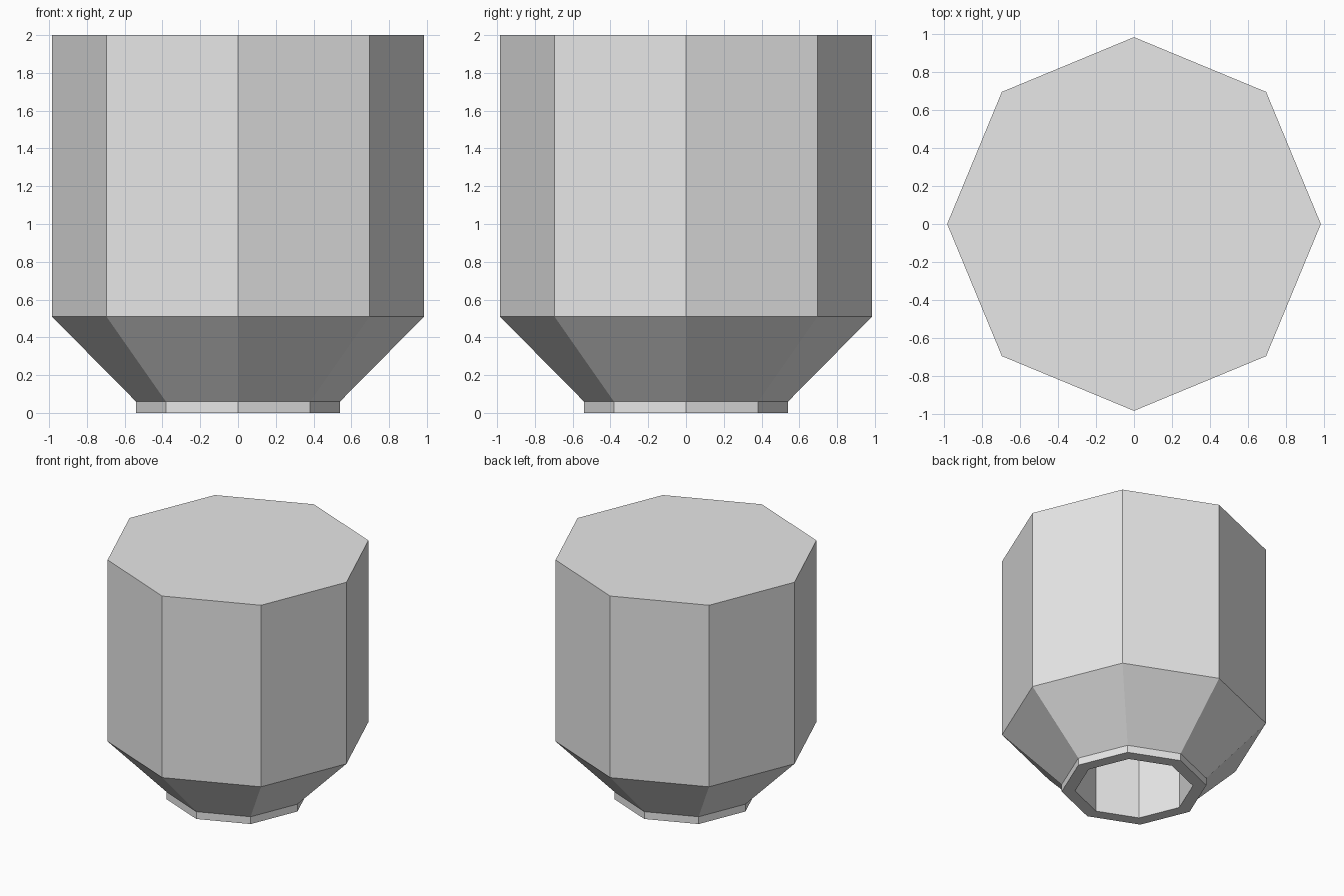
import bpy, bmesh, math

cube = bpy.data.objects.get("Cube")
if cube:
    bpy.data.objects.remove(cube, do_unlink=True)

SIDES = 8

grey = bpy.data.materials.new("light grey")
grey.use_nodes = True
colour = (0.8, 0.8, 0.8, 1)
grey.diffuse_color = colour
grey.node_tree.nodes["Principled BSDF"].inputs["Base Color"].default_value = colour

# Radius and height, from the top face down the outside and up into the hollow neck
profile = [(0.985, 2.0), (0.985, 0.51), (0.54, 0.06), (0.54, 0.0), (0.44, 0.0), (0.44, 0.65)]

bm = bmesh.new()
rings = []
for radius, height in profile:
    angles = [math.tau * i / SIDES for i in range(SIDES)]
    rings.append([bm.verts.new((radius * math.cos(a), radius * math.sin(a), height)) for a in angles])

# Walls between neighbouring rings
for upper, lower in zip(rings, rings[1:]):
    for i in range(SIDES):
        j = (i + 1) % SIDES
        bm.faces.new((upper[i], lower[i], lower[j], upper[j]))

# Flat top and the ceiling of the hollow
bm.faces.new(rings[0])
bm.faces.new(rings[-1])
bmesh.ops.recalc_face_normals(bm, faces=bm.faces)

mesh = bpy.data.meshes.new("octagonal_vessel")
bm.to_mesh(mesh)
bm.free()
mesh.materials.append(grey)
vessel = bpy.data.objects.new("octagonal_vessel", mesh)
bpy.context.collection.objects.link(vessel)
